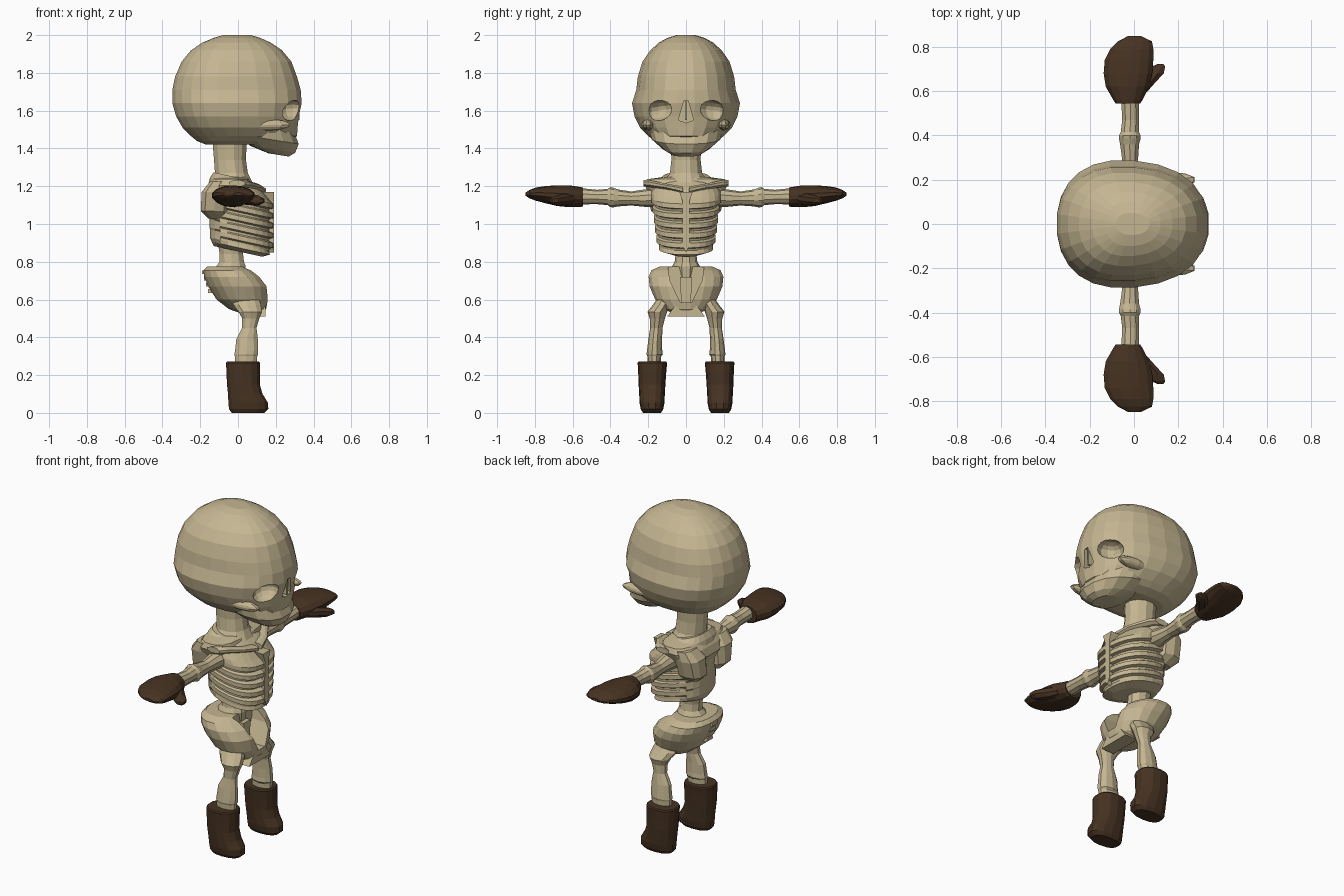
import bpy, bmesh, math
from mathutils import Vector


def material(name, rgb):
    m = bpy.data.materials.new(name)
    m.diffuse_color = (*rgb, 1)
    return m


BONE = material("bone", (0.56, 0.47, 0.29))
LEATHER = material("dark leather", (0.062, 0.033, 0.016))


def finish(name, bm, mat, mirror=False):
    bmesh.ops.recalc_face_normals(bm, faces=bm.faces)
    me = bpy.data.meshes.new(name)
    bm.to_mesh(me)
    bm.free()
    me.materials.append(mat)
    ob = bpy.data.objects.new(name, me)
    bpy.context.collection.objects.link(ob)
    if mirror:
        mod = ob.modifiers.new("mirror", 'MIRROR')
        mod.use_axis = (False, True, False)
    return ob


def loft(name, rings, mat=BONE, axis='z', n=12, power=2.0, mid=0.5, tilt=0.0, mirror=False):
    """Rings are (t, x_back, x_front, centre, half width[, front groove depth])."""
    bm = bmesh.new()
    loops = []
    for t, xb, xf, c, h, *g in rings:
        loop = []
        cx = xb + (xf - xb) * mid
        for i in range(n):
            a = 2 * math.pi * (i + 0.5) / n
            ca, sa = math.cos(a), math.sin(a)
            u = math.copysign(abs(ca) ** (2 / power), ca)
            v = math.copysign(abs(sa) ** (2 / power), sa)
            k = 1 - (g[0] if g and ca > -0.4 else 0)
            x = cx + u * k * ((xf - cx) if u > 0 else (cx - xb))
            w = c + v * k * h
            loop.append(bm.verts.new((x, w, t - tilt * x) if axis == 'z' else (x, t, w)))
        loops.append(loop)
    for a, b in zip(loops, loops[1:]):
        for i in range(n):
            j = (i + 1) % n
            bm.faces.new((a[i], a[j], b[j], b[i]))
    bm.faces.new(loops[0])
    bm.faces.new(loops[-1])
    return finish(name, bm, mat, mirror)


def ball(name, pos, size, mirror=False, seg=12, tilt=0.0):
    bm = bmesh.new()
    bmesh.ops.create_uvsphere(bm, u_segments=seg, v_segments=8, radius=1)
    for v in bm.verts:
        v.co = Vector((v.co.x * size[0], v.co.y * size[1], v.co.z * size[2]))
        v.co.z += v.co.y * tilt
        v.co += Vector(pos)
    return finish(name, bm, BONE, mirror)


def prism(name, pts, x0, x1, mirror=False):
    """Outline in y and z, extruded along x."""
    bm = bmesh.new()
    a = [bm.verts.new((x0, y, z)) for y, z in pts]
    b = [bm.verts.new((x1, y, z)) for y, z in pts]
    bm.faces.new(a)
    bm.faces.new(b)
    for i in range(len(pts)):
        j = (i + 1) % len(pts)
        bm.faces.new((a[i], a[j], b[j], b[i]))
    return finish(name, bm, BONE, mirror)


def cut(ob, cutter):
    mod = ob.modifiers.new("cut", 'BOOLEAN')
    mod.operation, mod.object, mod.solver = 'DIFFERENCE', cutter, 'EXACT'
    bpy.context.view_layer.objects.active = ob
    bpy.ops.object.modifier_apply(modifier=mod.name)
    bpy.data.objects.remove(cutter)


# Skull, with eye sockets and nose opening
skull = loft("skull", [
    (1.42, -.17, .20, 0, .12), (1.44, -.22, .27, 0, .17), (1.465, -.25, .315, 0, .20),
    (1.51, -.295, .318, 0, .245), (1.57, -.33, .325, 0, .275), (1.64, -.35, .34, 0, .288),
    (1.71, -.35, .335, 0, .265), (1.78, -.335, .315, 0, .257), (1.86, -.30, .285, 0, .232),
    (1.92, -.25, .235, 0, .19), (1.96, -.19, .175, 0, .145), (1.985, -.13, .12, 0, .10),
    (2.0, -.08, .07, 0, .05)], n=24, power=2.25, mid=.42)
for s in (-1, 1):
    cut(skull, ball("eye_cutter", (.29, s * .145, 1.6), (.075, .078, .055), tilt=-.15 * s))
cut(skull, prism("nose_cutter", [(-.04, 1.55), (0, 1.535), (.04, 1.55), (.012, 1.65), (-.012, 1.65)], .275, .4))
ball("cheekbone", (.16, .20, 1.525), (.12, .035, .03), mirror=True, seg=10)
prism("nose_ridge", [(-.006, 1.55), (.006, 1.55), (.006, 1.65), (-.006, 1.65)], .25, .325)

# Lower jaw, dropping towards the chin
loft("jaw", [(1.40, .16, .27, 0, .075), (1.425, .06, .305, 0, .125), (1.475, .0, .325, 0, .185),
             (1.535, .0, .30, 0, .20)], n=16, power=2.3, mid=.35, tilt=.16)

# Neck and waist spine
loft("neck", [(1.22, -.15, .08, 0, .12), (1.27, -.125, .055, 0, .088), (1.34, -.13, .045, 0, .08),
              (1.46, -.14, .05, 0, .085)], n=12)
loft("waist_spine", [(.66, -.11, .03, 0, .05), (.775, -.12, .045, 0, .075), (.80, -.10, .035, 0, .06),
                     (.84, -.10, .03, 0, .055), (.95, -.12, .04, 0, .07)], n=10)

# Rib cage: alternating full and grooved rings
ribs = [(.855, -.13, .13, 0, .085), (.875, -.14, .17, 0, .145)]
for i in range(5):
    z, f = .895 + i * .052, i / 4
    hw, xb = .158 + .027 * f, -.15 - .01 * f
    ribs += [(z, xb, .18, 0, hw, .10), (z + .012, xb, .185, 0, hw, .10),
             (z + .02, xb, .187, 0, hw), (z + .045, xb, .187, 0, hw)]
ribs += [(1.17, -.16, .16, 0, .185), (1.21, -.15, .12, 0, .17), (1.245, -.13, .06, 0, .12)]
loft("rib_cage", ribs, n=24, power=2.4, tilt=.22)
prism("breastbone", [(0, .85), (.02, .89), (.018, 1.12), (.035, 1.17), (-.035, 1.17), (-.018, 1.12), (-.02, .89)],
      .10, .19)

# Shoulder girdle, shoulder blades and collar bones
loft("shoulder_girdle", [(1.10, -.15, .02, 0, .17), (1.16, -.18, .06, 0, .20), (1.205, -.165, .07, 0, .222),
                         (1.237, -.14, .06, 0, .21), (1.25, -.13, .05, 0, .11)], n=16, power=2.8)
loft("shoulder_blade", [(1.03, -.16, -.05, .10, .035), (1.07, -.20, -.05, .115, .07),
                        (1.17, -.195, -.04, .125, .085), (1.225, -.15, -.04, .14, .07)],
     n=10, power=2.6, mirror=True)
loft("collar_bone", [(.015, .08, .15, 1.18, .02), (.10, .07, .125, 1.198, .016), (.20, -.02, .065, 1.215, .02),
                     (.225, -.05, .04, 1.215, .018)], axis='y', n=8, mirror=True)

# Pelvis bowl, opened at the front
pelvis = loft("pelvis", [
    (.525, .02, .13, 0, .07), (.55, -.05, .15, 0, .115), (.60, -.115, .16, 0, .165),
    (.67, -.16, .16, 0, .195), (.72, -.18, .125, 0, .20), (.755, -.185, .08, 0, .185),
    (.775, -.165, .04, 0, .14)], n=20, power=2.3)
cut(pelvis, prism("opening_cutter", [(-.03, .585), (.03, .585), (.085, .70), (.10, .80), (-.10, .80), (-.085, .70)],
                  .03, .4))
prism("pubic_arch", [(-.10, .51), (.10, .51), (.06, .565), (-.06, .565)], .06, .145)
prism("tail_bone", [(-.025, .575), (.025, .575), (.032, .72), (-.032, .72)], -.02, .06)
for i in range(4):
    prism("sacrum_bump", [(-.03, .635 + i * .033), (.03, .635 + i * .033), (.025, .655 + i * .033),
                          (-.025, .655 + i * .033)], -.10, -.158 - i * .011)

# Legs and boots
loft("leg_bone", [
    (.22, -.02, .10, .168, .034), (.30, -.02, .105, .168, .037), (.31, -.022, .11, .166, .043),
    (.335, -.018, .11, .166, .04), (.39, -.012, .108, .163, .036), (.45, .02, .10, .157, .033),
    (.50, .02, .115, .152, .040), (.535, .0, .13, .152, .052), (.575, -.03, .125, .125, .048),
    (.61, -.02, .11, .11, .04)], n=10, mirror=True)
loft("boot", [
    (0, -.035, .14, .18, .048), (.02, -.05, .163, .18, .06), (.055, -.053, .16, .18, .066),
    (.10, -.055, .132, .18, .068), (.15, -.06, .117, .18, .071), (.21, -.063, .118, .179, .074),
    (.265, -.065, .118, .178, .078), (.272, -.06, .112, .178, .073)],
     LEATHER, n=14, power=2.4, mirror=True)

# Arms and mittens with thumbs
loft("arm_bone", [
    (.17, -.07, .04, 1.14, .05), (.22, -.06, .03, 1.137, .046), (.29, -.055, .02, 1.135, .037),
    (.36, -.065, .025, 1.138, .045), (.385, -.07, .032, 1.14, .052), (.40, -.07, .032, 1.142, .053),
    (.415, -.062, .025, 1.143, .043), (.47, -.055, .025, 1.143, .038), (.56, -.06, .025, 1.147, .043)],
     axis='y', n=10, mirror=True)
loft("mitten", [
    (.545, -.085, .03, 1.143, .050), (.56, -.095, .04, 1.143, .053), (.62, -.13, .07, 1.147, .058),
    (.68, -.14, .085, 1.15, .055), (.74, -.135, .09, 1.155, .046), (.79, -.11, .09, 1.158, .036),
    (.825, -.075, .083, 1.158, .024), (.85, -.025, .03, 1.158, .008)],
     LEATHER, axis='y', n=14, mirror=True)
loft("thumb", [
    (.59, .0, .055, 1.135, .028), (.64, .02, .10, 1.13, .032), (.68, .04, .138, 1.125, .028),
    (.71, .075, .143, 1.122, .02), (.722, .105, .135, 1.122, .01)],
     LEATHER, axis='y', n=8, mirror=True)
